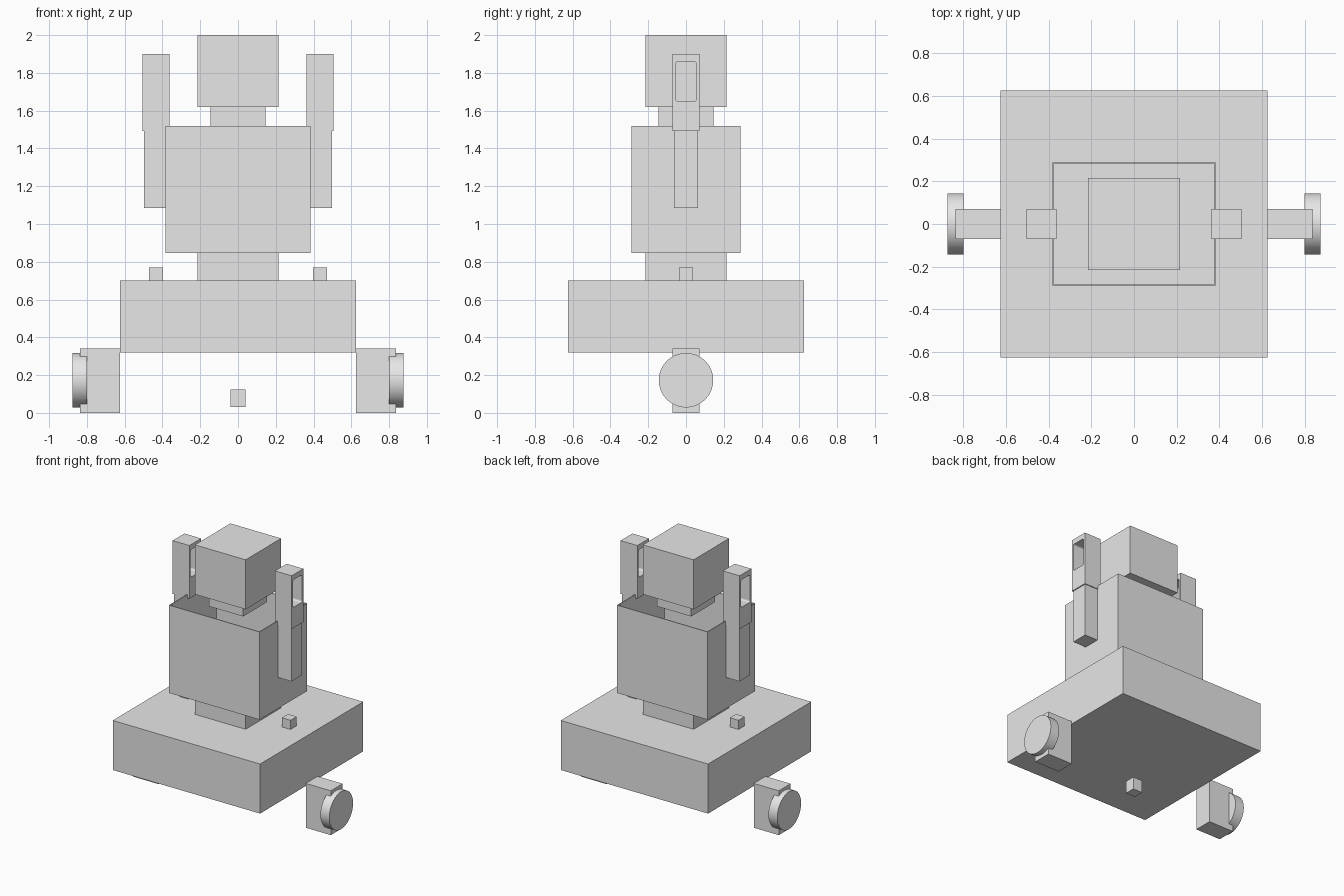
import bpy
import bmesh
import math
from mathutils import Matrix, Vector

default_cube = bpy.data.objects.get("Cube")
if default_cube:
    bpy.data.objects.remove(default_cube, do_unlink=True)

# One plain grey for the whole model
grey = bpy.data.materials.new("light_grey")
grey.use_nodes = True
grey.diffuse_color = (0.8, 0.8, 0.8, 1)
grey.node_tree.nodes["Principled BSDF"].inputs["Base Color"].default_value = (0.8, 0.8, 0.8, 1)


def finish(name, bm):
    """Turn a bmesh into a grey object."""
    mesh = bpy.data.meshes.new(name)
    bmesh.ops.recalc_face_normals(bm, faces=bm.faces)
    bm.to_mesh(mesh)
    bm.free()
    mesh.materials.append(grey)
    obj = bpy.data.objects.new(name, mesh)
    bpy.context.collection.objects.link(obj)
    return obj


def box_mesh(x, half_x, half_y, bottom, top):
    """Box centred on y = 0, given by its half widths and height range."""
    bm = bmesh.new()
    size = Matrix.Diagonal((2 * half_x, 2 * half_y, top - bottom, 1))
    place = Matrix.Translation((x, 0, (bottom + top) / 2))
    bmesh.ops.create_cube(bm, size=1, matrix=place @ size)
    return bm


def box(name, *dims):
    return finish(name, box_mesh(*dims))


def open_box(name, wall, *dims):
    """Box with an open top and thin walls."""
    bm = box_mesh(*dims)
    bm.normal_update()
    lid = max(bm.faces, key=lambda f: f.calc_center_median().z)
    bmesh.ops.inset_region(bm, faces=[lid], thickness=wall, use_even_offset=True)
    depth = dims[-1] - dims[-2] - wall
    sunk = bmesh.ops.extrude_face_region(bm, geom=[lid])["geom"]
    verts = [g for g in sunk if isinstance(g, bmesh.types.BMVert)]
    bmesh.ops.translate(bm, verts=verts, vec=Vector((0, 0, -depth)))
    if lid.is_valid:
        bmesh.ops.delete(bm, geom=[lid], context="FACES_ONLY")
    return finish(name, bm)


def select_only(obj):
    bpy.ops.object.select_all(action="DESELECT")
    obj.select_set(True)
    bpy.context.view_layer.objects.active = obj


def cut_window(obj, x):
    """Cut a round-cornered slot through the part along x."""
    bm = box_mesh(x, 0.2, 0.055, 1.65, 1.86)
    long_edges = [e for e in bm.edges
                  if abs(e.verts[0].co.x - e.verts[1].co.x) > 0.1]
    bmesh.ops.bevel(bm, geom=long_edges, offset=0.012, segments=3,
                    profile=0.5, affect="EDGES")
    cutter = finish("window_cutter", bm)
    cutter.hide_render = True
    mod = obj.modifiers.new("window", "BOOLEAN")
    mod.operation = "DIFFERENCE"
    mod.solver = "EXACT"
    mod.object = cutter
    select_only(obj)
    bpy.ops.object.modifier_apply(modifier=mod.name)
    bpy.data.objects.remove(cutter, do_unlink=True)


def wheel(name, x):
    bm = bmesh.new()
    turn = Matrix.Translation((x, 0, 0.173)) @ Matrix.Rotation(math.pi / 2, 4, "Y")
    bmesh.ops.create_cone(bm, cap_ends=True, segments=64, radius1=0.144,
                          radius2=0.144, depth=0.075, matrix=turn)
    obj = finish(name, bm)
    select_only(obj)
    bpy.ops.object.shade_smooth_by_angle(angle=math.radians(30))


# Central stack
box("base", 0, 0.625, 0.625, 0.32, 0.7)
box("underside_sensor", 0, 0.04, 0.04, 0.03, 0.125)
box("waist", 0, 0.215, 0.215, 0.7, 0.847)
open_box("torso", 0.007, 0, 0.385, 0.288, 0.847, 1.52)
box("neck", 0, 0.145, 0.145, 1.52, 1.62)
box("head", 0, 0.215, 0.215, 1.62, 2.0)

# Paired parts
for side, s in (("left", 1), ("right", -1)):
    box(side + "_base_knob", s * 0.435, 0.037, 0.037, 0.7, 0.77)
    box(side + "_lower_arm", s * 0.441, 0.056, 0.064, 1.085, 1.492)
    upper = box(side + "_upper_arm", s * 0.434, 0.071, 0.071, 1.492, 1.9)
    cut_window(upper, s * 0.434)
    box(side + "_wheel_mount", s * 0.731, 0.106, 0.071, 0, 0.34)
    wheel(side + "_wheel", s * 0.838)
